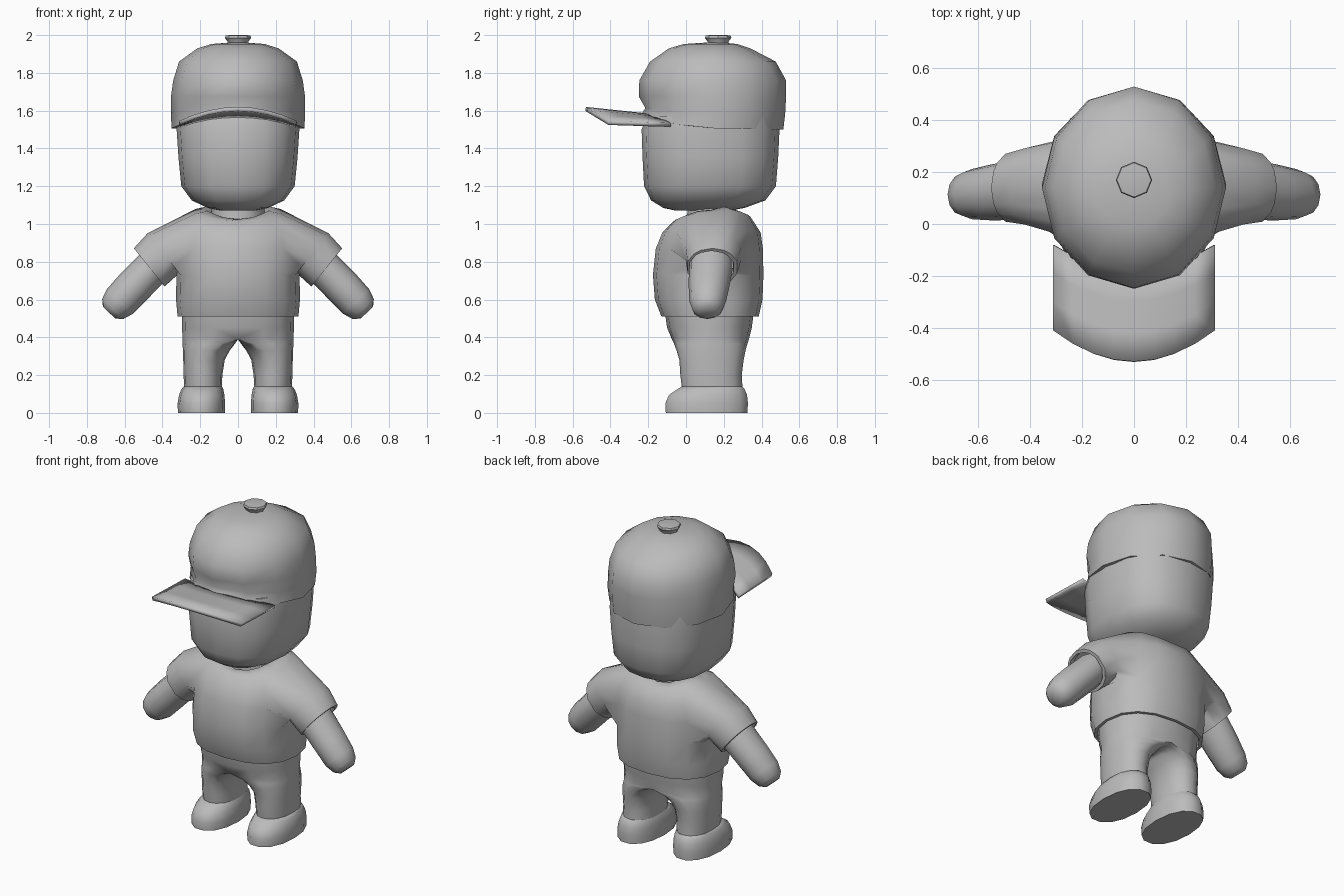
import bpy, bmesh, math
from mathutils import Vector

if "Cube" in bpy.data.objects:
    bpy.data.objects.remove(bpy.data.objects["Cube"])

grey = bpy.data.materials.new("plain grey")
grey.diffuse_color = (0.5, 0.5, 0.5, 1)
grey.use_nodes = True
grey.node_tree.nodes["Principled BSDF"].inputs["Base Color"].default_value = grey.diffuse_color


def finish(name, bm, angle=50, mirror=False, thickness=0):
    """Turn a bmesh into a smooth-shaded named object."""
    bmesh.ops.recalc_face_normals(bm, faces=bm.faces)
    mesh = bpy.data.meshes.new(name)
    bm.to_mesh(mesh)
    bm.free()
    mesh.materials.append(grey)
    ob = bpy.data.objects.new(name, mesh)
    bpy.context.collection.objects.link(ob)
    bpy.context.view_layer.objects.active = ob
    ob.select_set(True)
    bpy.ops.object.shade_smooth_by_angle(angle=math.radians(angle))
    ob.select_set(False)
    if mirror:
        m = ob.modifiers.new("mirror", 'MIRROR')
        m.merge_threshold = 0.002
    if thickness:
        s = ob.modifiers.new("thickness", 'SOLIDIFY')
        s.thickness = thickness
        s.offset = -1
    return ob


def spow(v, e):
    return math.copysign(abs(v) ** e, v)


def oval(n, x0, x1, y0, y1, z, power=2.0):
    """Horizontal rounded ring filling the given box; power > 2 is squarer."""
    pts = []
    for i in range(n):
        a = 2 * math.pi * i / n
        pts.append(Vector(((x0 + x1) / 2 + (x1 - x0) / 2 * spow(math.cos(a), 2 / power),
                           (y0 + y1) / 2 + (y1 - y0) / 2 * spow(math.sin(a), 2 / power), z)))
    return pts


def tilted(angles, cx, cz, axis, rn, ry, cy, side=1):
    """Ring across a limb that runs along axis in the xz plane."""
    ux, uz = -axis[1], axis[0]
    return [Vector((side * (cx + ux * rn * math.sin(a)), cy + ry * math.cos(a),
                    cz + uz * rn * math.sin(a))) for a in angles]


def bridge(bm, a, b):
    n = len(a)
    for i in range(n):
        bm.faces.new((a[i], a[(i + 1) % n], b[(i + 1) % n], b[i]))


def loft(bm, rings, start=False, end=False):
    vs = [[bm.verts.new(p) for p in r] for r in rings]
    for a, b in zip(vs, vs[1:]):
        bridge(bm, a, b)
    if start:
        bm.faces.new(vs[0])
    if end:
        bm.faces.new(vs[-1])
    return vs


# Head: rounded block running up under the cap
bm = bmesh.new()
loft(bm, [oval(16, -w, w, y0, y1, z, 2.5) for z, w, y0, y1 in (
    (1.072, .10, -.06, .24), (1.085, .16, -.12, .31), (1.125, .245, -.185, .42),
    (1.2, .30, -.222, .476), (1.35, .315, -.23, .488), (1.5, .325, -.235, .495),
    (1.57, .32, -.21, .49))], True, True)
finish("head", bm)

# Cap crown: twelve-sided dome with a rim that rises at the front
bm = bmesh.new()
rings = []
for z, w, y0, y1, lift in ((1.53, .325, -.2, .49, 1), (1.495, .33, -.215, .495, 1),
                           (1.495, .352, -.232, .515, 1), (1.58, .355, -.215, .525, .4),
                           (1.675, .355, -.25, .53, 0), (1.76, .343, -.247, .53, 0),
                           (1.86, .312, -.19, .475, 0), (1.93, .215, -.09, .34, 0),
                           (1.953, .14, -.01, .27, 0), (1.96, .05, .10, .2, 0)):
    ring = oval(12, -w, w, y0, y1, z)
    for p in ring:
        p.z += lift * (.012 + .075 * max(0, (.14 - p.y) / .36) ** 2 - .02 * max(0, p.y - .14))
    rings.append(ring)
loft(bm, rings, False, True)
finish("cap_crown", bm, 60)

# Cap button
bm = bmesh.new()
loft(bm, [oval(8, -r, r, .17 - r, .17 + r, z) for z, r in
          ((1.93, .05), (1.965, .055), (1.985, .07), (1.997, .066), (2.0, .045))], True, True)
finish("cap_button", bm, 40)

# Cap brim: arched sheet with a curved front edge
bm = bmesh.new()
grid = []
for j in range(4):
    v = j / 3
    row = []
    for i in range(9):
        u = -1 + i / 4
        back, front = -.18 + .10 * u * u, -.53 + .12 * u * u
        z = 1.583 + .037 * v - u * u * (.048 + .027 * v)
        row.append(bm.verts.new((.313 * u, back + (front - back) * v, z)))
    grid.append(row)
for a, b in zip(grid, grid[1:]):
    for i in range(8):
        bm.faces.new((a[i], b[i], b[i + 1], a[i + 1]))
finish("cap_brim", bm, 40, thickness=.022)

# Neck
bm = bmesh.new()
loft(bm, [oval(12, -.14, .14, 0, .27, .97), oval(12, -.14, .14, .01, .265, 1.1)], True, True)
finish("neck", bm)

# Shirt: torso loft whose open shoulder patches bridge into the sleeves
bm = bmesh.new()
rows = ((.55, .30, -.115, .365, 0), (.51, .302, -.118, .367, 0), (.51, .32, -.13, .385, 0),
        (.6, .328, -.165, .405, 0), (.73, .326, -.175, .41, 0), (.87, .32, -.16, .407, 0),
        (.955, .30, -.125, .395, .02), (1.015, .24, -.065, .34, .045),
        (1.025, .17, -.02, .285, .05), (1.0, .13, .01, .26, .05))
rings = []
for z, w, y0, y1, lift in rows:
    ring = oval(16, -w, w, y0, y1, z, 2.4)
    for p in ring:
        p.z += lift * (p.x / w) ** 2 + (.025 if lift > .04 and p.y > .15 else 0)
    rings.append(ring)
vs = [[bm.verts.new(p) for p in r] for r in rings]
for r in range(len(vs) - 1):
    for c in range(16):
        if 4 <= r < 7 and c in (14, 15, 0, 1, 6, 7, 8, 9):
            continue
        d = (c + 1) % 16
        bm.faces.new((vs[r][c], vs[r][d], vs[r + 1][d], vs[r + 1][c]))
edge = ([(4, k) for k in range(-2, 3)] + [(5, 2), (6, 2)] +
        [(7, k) for k in range(2, -3, -1)] + [(6, -2), (5, -2)])
angles = [math.atan2((r - 5.5) / 1.5, k / 2) for r, k in edge]
sleeve_axis = (.78, -.625)
for side in (1, -1):
    prev = [vs[r][k % 16 if side > 0 else (8 - k) % 16] for r, k in edge]
    for cx, cz, rn, ry, cy in ((.395, .845, .135, .155, .145), (.47, .77, .13, .138, .14),
                               (.47, .77, .112, .122, .135), (.44, .794, .11, .12, .135)):
        cur = [bm.verts.new(p) for p in tilted(angles, cx, cz, sleeve_axis, rn, ry, cy, side)]
        bridge(bm, prev, cur)
        prev = cur
finish("shirt", bm, 55)

# Arms with rounded mitten ends
bm = bmesh.new()
around = [2 * math.pi * i / 12 for i in range(12)]
loft(bm, [tilted(around, cx, cz, (.685, -.73), rn, ry, cy) for cx, cz, rn, ry, cy in (
    (.42, .805, .095, .115, .13), (.47, .752, .097, .115, .13), (.55, .67, .098, .108, .122),
    (.625, .59, .095, .097, .115), (.663, .55, .077, .08, .113),
    (.682, .53, .045, .05, .112))], True, True)
finish("arms", bm, 60, mirror=True)

# Trousers: each leg blends from an oval ankle into half of the pelvis
bm = bmesh.new()
rings = []
for z, x0, x1, y0, y1, t in ((.12, .085, .285, -.02, .30, 0), (.2, .083, .288, -.03, .295, 0),
                             (.28, .07, .29, -.035, .305, 0), (.33, .052, .292, -.05, .315, .15),
                             (.365, .03, .293, -.063, .325, .45), (.39, 0, .294, -.075, .333, 1),
                             (.45, 0, .296, -.1, .348, 1), (.54, 0, .297, -.113, .36, 1)):
    leg = oval(16, x0, x1, y0, y1, z, 2.2)
    pelvis = oval(16, -x1, x1, y0, y1, z, 2.4)
    for p in pelvis:
        p.x = max(p.x, 0)
    rings.append([a.lerp(b, t) for a, b in zip(leg, pelvis)])
loft(bm, rings)
inner = [f for f in bm.faces if all(abs(v.co.x) < 1e-4 for v in f.verts)]
bmesh.ops.delete(bm, geom=inner, context='FACES')
finish("trousers", bm, 70, mirror=True)

# Shoes
bm = bmesh.new()
loft(bm, [oval(14, x0, x1, y0, y1, z, 2.2) for z, x0, x1, y0, y1 in (
    (0, .07, .318, -.112, .33), (.05, .068, .32, -.115, .333), (.095, .072, .312, -.095, .328),
    (.125, .078, .30, -.05, .315), (.14, .085, .288, -.025, .302))], True, True)
finish("shoes", bm, 50, mirror=True)
